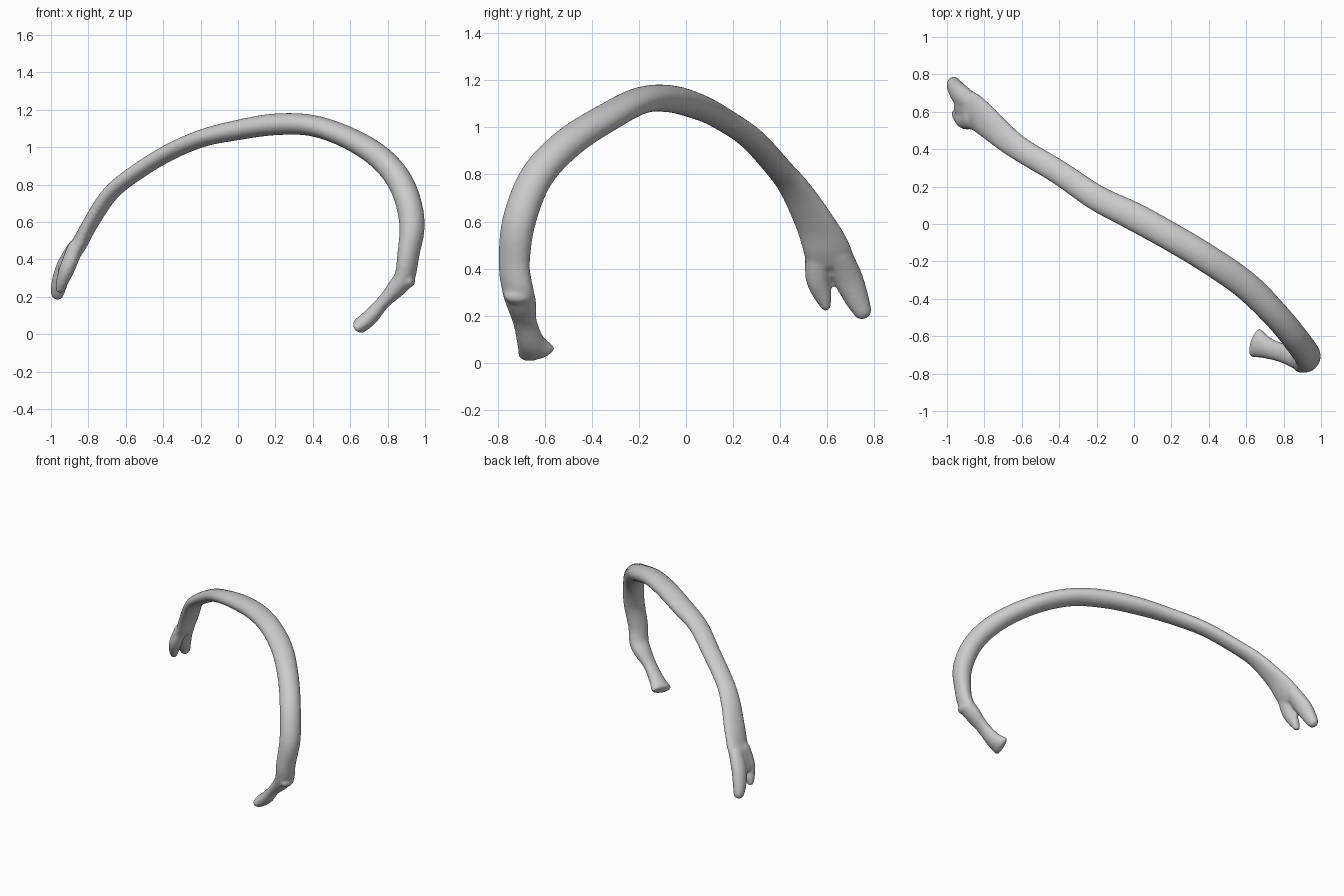
import bpy, bmesh, math
from mathutils import Vector, Matrix

if "Cube" in bpy.data.objects:
    bpy.data.objects.remove(bpy.data.objects["Cube"])

SIDES = 24
bm = bmesh.new()

def spline(p, i, t):
    """Catmull-Rom value between stations i and i+1."""
    a, b, c, d = (p[max(0, min(len(p) - 1, k))] for k in range(i - 1, i + 3))
    return [0.5 * (2*q + (r - o)*t + (2*o - 5*q + 4*r - s)*t*t + (3*q - o - 3*r + s)*t**3)
            for o, q, r, s in zip(a, b, c, d)]

def tube(stations, steps=6, cap=1.0):
    """Sweep an ellipse; station = x, y, z, half thickness, half width, width heading."""
    pts = [spline(stations, i, k / steps) for i in range(len(stations) - 1) for k in range(steps)]
    pts.append(list(stations[-1]))
    pos = [Vector(p[:3]) for p in pts]
    rings = []

    def ring(i, scale, shift):
        t = (pos[min(i + 1, len(pos) - 1)] - pos[max(i - 1, 0)]).normalized()
        h = math.radians(pts[i][5])
        w = Vector((math.cos(h), math.sin(h), 0))
        w = (w - t * w.dot(t)).normalized()
        n = t.cross(w)
        c = pos[i] + t * shift
        rings.append([bm.verts.new(c + scale * (n * pts[i][3] * math.cos(a) + w * pts[i][4] * math.sin(a)))
                      for a in (2 * math.pi * k / SIDES for k in range(SIDES))])

    angles = [math.radians(a) for a in (80, 60, 40, 20)]
    for a in angles:
        ring(0, math.cos(a), -math.sin(a) * pts[0][3] * cap)
    for i in range(len(pts)):
        ring(i, 1, 0)
    for a in reversed(angles):
        ring(len(pts) - 1, math.cos(a), math.sin(a) * pts[-1][3] * cap)
    for r, s in zip(rings, rings[1:]):
        for k in range(SIDES):
            m = (k + 1) % SIDES
            bm.faces.new((r[k], r[m], s[m], s[k]))
    bm.faces.new(rings[0][::-1])
    bm.faces.new(rings[-1])

# head, neck and long curved shaft
tube([
    (0.65, -0.635, 0.045, .042, .083, 90), (0.705, -0.66, 0.09, .043, .06, 88),
    (0.78, -0.685, 0.175, .037, .052, 85), (0.85, -0.70, 0.25, .05, .065, 75),
    (0.892, -0.715, 0.31, .052, .07, 65), (0.91, -0.73, 0.42, .055, .07, 60),
    (0.93, -0.71, 0.60, .067, .073, 60), (0.88, -0.635, 0.79, .068, .073, 60),
    (0.77, -0.50, 0.935, .065, .073, 60), (0.60, -0.33, 1.045, .059, .077, 60),
    (0.40, -0.19, 1.115, .057, .077, 60), (0.20, -0.07, 1.122, .058, .077, 60),
    (0.0, 0.04, 1.092, .054, .077, 60), (-0.20, 0.14, 1.045, .047, .07, 60),
    (-0.40, 0.275, 0.955, .044, .066, 60), (-0.60, 0.395, 0.825, .042, .066, 65),
    (-0.70, 0.47, 0.73, .041, .074, 72), (-0.79, 0.55, 0.59, .041, .088, 82),
    (-0.845, 0.595, 0.49, .043, .100, 92), (-0.885, 0.613, 0.43, .043, .105, 95)], cap=0.4)

# two prongs of the forked tip, with a thin web on the outer side
tube([(-0.87, 0.565, 0.46, .042, .06, 95), (-0.91, 0.56, 0.36, .042, .052, 95),
      (-0.94, 0.583, 0.28, .033, .038, 95), (-0.95, 0.593, 0.245, .026, .024, 95)])
tube([(-0.87, 0.645, 0.46, .045, .06, 95), (-0.925, 0.688, 0.36, .047, .063, 95),
      (-0.955, 0.727, 0.27, .043, .052, 95), (-0.965, 0.75, 0.22, .036, .04, 95)])
tube([(-0.885, 0.61, 0.46, .03, .07, 95), (-0.945, 0.63, 0.35, .02, .05, 95)])

# tubercle between neck and shaft
bmesh.ops.create_uvsphere(bm, u_segments=20, v_segments=12, radius=1,
    matrix=Matrix.Translation((0.908, -0.715, 0.283)) @ Matrix.Diagonal((.04, .06, .036, 1)))

bmesh.ops.recalc_face_normals(bm, faces=bm.faces)
mesh = bpy.data.meshes.new("rib_bone")
bm.to_mesh(mesh)
bm.free()
rib = bpy.data.objects.new("rib_bone", mesh)
bpy.context.collection.objects.link(rib)

# fuse the parts into one soft skin
fuse = rib.modifiers.new("fuse", 'REMESH')
fuse.mode = 'VOXEL'
fuse.voxel_size = 0.01
fuse.use_smooth_shade = True
soften = rib.modifiers.new("soften", 'SMOOTH')
soften.factor = 0.5
soften.iterations = 6
